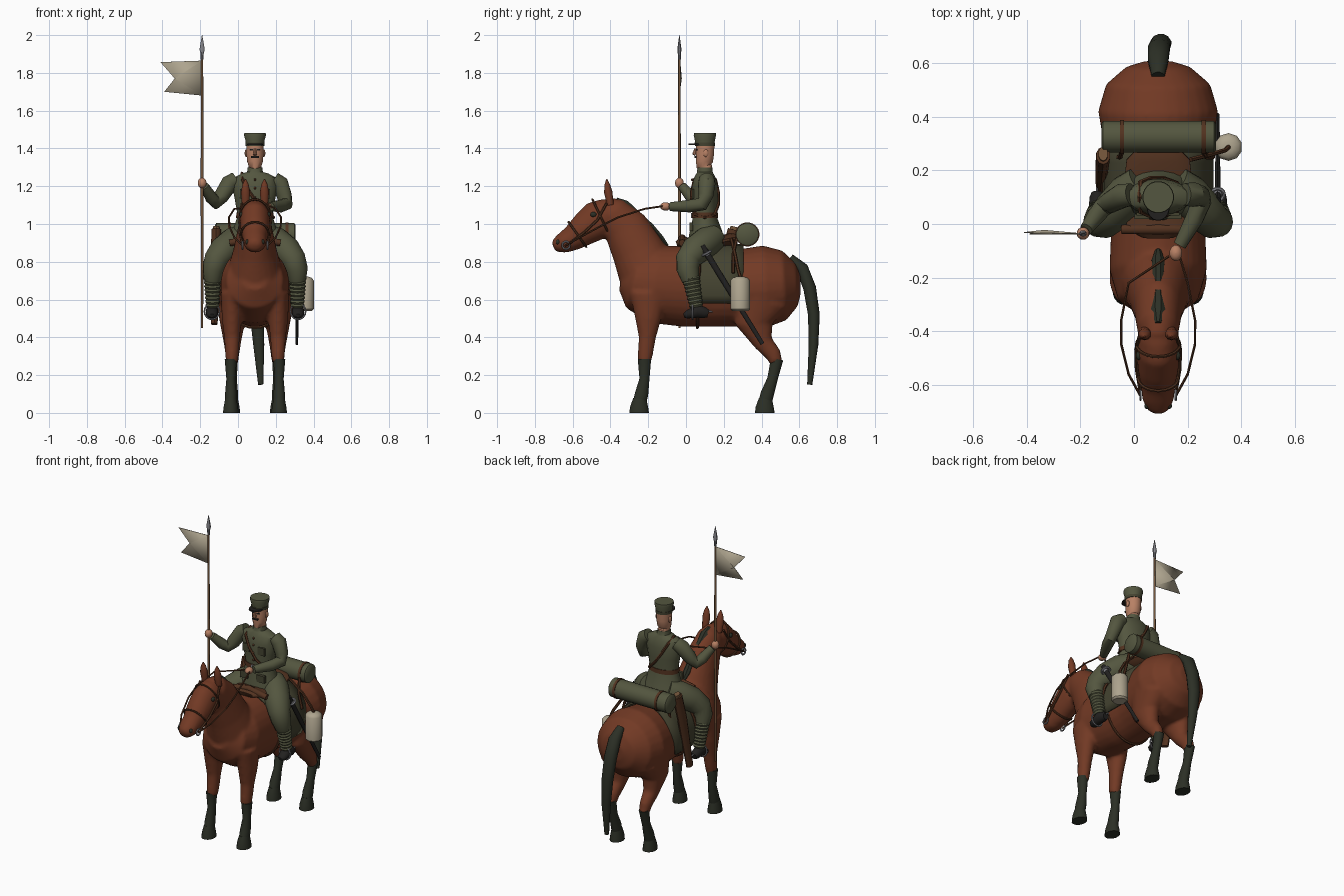
import bpy, bmesh, math
from mathutils import Vector as V

CX = 0.09          # the horse's centre line; all coordinates below are relative to it


def mat(name, r, g, b):
    m = bpy.data.materials.new(name)
    m.diffuse_color = (r, g, b, 1)
    return m


COAT = mat("chestnut coat", .17, .042, .018)
BLACK = mat("dark hair and hoof", .025, .029, .019)
CLOTH = mat("olive cloth", .088, .093, .05)
PAD = mat("dark olive cloth", .058, .056, .03)
LEATHER = mat("brown leather", .085, .032, .014)
SKIN = mat("skin", .48, .22, .13)
CANVAS = mat("pale canvas", .42, .37, .27)
WOOD = mat("lance wood", .17, .09, .042)
STEEL = mat("steel", .24, .24, .26)
BOOT = mat("black boot", .016, .015, .014)


def loft(secs, n=16, closed=False):
    """Elliptical sections (x, y, z, half width, half depth) swept along a path."""
    secs = [tuple(s) + (s[3],) * (5 - len(s)) for s in secs]
    P = [V(s[:3]) for s in secs]
    m, verts, side = len(P), [], None
    for i, s in enumerate(secs):
        if closed:
            t = P[(i + 1) % m] - P[i - 1]
        else:
            t = P[min(i + 1, m - 1)] - P[max(i - 1, 0)]
        t.normalize()
        if side is None:
            side = V((1, 0, 0)) if abs(t.x) < .9 else V((0, 1, 0))
        side = (side - t * side.dot(t)).normalized()
        up = t.cross(side)
        for k in range(n):
            w = 2 * math.pi * (k + .5) / n
            verts.append(P[i] + side * (s[3] * math.cos(w)) + up * (s[4] * math.sin(w)))
    faces = [(i * n + k, i * n + (k + 1) % n, (i + 1) % m * n + (k + 1) % n, (i + 1) % m * n + k)
             for i in range(m if closed else m - 1) for k in range(n)]
    if not closed:
        faces += [tuple(range(n)), tuple(range((m - 1) * n, m * n))]
    return verts, faces


def ball(c, rx, ry=None, rz=None, n=12):
    ry, rz = ry or rx, rz or rx
    angs = [math.pi * (i / 8 - .5) for i in range(9)]
    return loft([(c[0], c[1], c[2] + rz * math.sin(a), rx * math.cos(a) + 1e-4,
                  ry * math.cos(a) + 1e-4) for a in angs], n)


def box(c, sx, sy, sz):
    v = [V((c[0] + i * sx / 2, c[1] + j * sy / 2, c[2] + k * sz / 2))
         for i in (-1, 1) for j in (-1, 1) for k in (-1, 1)]
    return v, [(0, 1, 3, 2), (4, 6, 7, 5), (0, 4, 5, 1), (2, 3, 7, 6), (0, 2, 6, 4), (1, 5, 7, 3)]


def tube(pts, r, n=6, closed=False):
    return loft([tuple(p) + (r,) for p in pts], n, closed)


def ring(c, u, v, r, n=24):
    """Closed hoop around c spanned by the half axes u and v."""
    c, u, v = V(c), V(u), V(v)
    return tube([c + u * math.cos(2 * math.pi * i / n) + v * math.sin(2 * math.pi * i / n)
                 for i in range(n)], r, 6, True)


def make(name, m, *parts, angle=40):
    bm = bmesh.new()
    for verts, faces in parts:
        bv = [bm.verts.new((p[0] + CX, p[1], p[2])) for p in verts]
        for f in faces:
            bm.faces.new([bv[i] for i in f])
    bmesh.ops.recalc_face_normals(bm, faces=bm.faces)
    me = bpy.data.meshes.new(name)
    bm.to_mesh(me)
    bm.free()
    me.materials.append(m)
    for p in me.polygons:
        p.use_smooth = True
    me.set_sharp_from_angle(angle=math.radians(angle))
    ob = bpy.data.objects.new(name, me)
    bpy.context.collection.objects.link(ob)
    return ob


def mid(rows):      # sections on the centre line
    return [(0,) + r for r in rows]


def at(x, rows):    # sections at a fixed x
    return [(x,) + r for r in rows]


SIDES = (-1, 1)

# --- Horse: trunk, neck, head and upper legs fused into one smooth skin
trunk = loft(mid([(-.33, .72, .07, .07), (-.28, .70, .15, .15), (-.17, .68, .182, .205),
                  (0, .67, .175, .215), (.15, .655, .175, .2), (.28, .66, .2, .205),
                  (.42, .67, .224, .217), (.52, .675, .195, .185), (.585, .68, .12, .115),
                  (.607, .68, .05, .05)]), 28)
neck = loft(mid([(-.2, .74, .15, .16), (-.255, .86, .115, .14), (-.32, .98, .09, .12),
                 (-.39, 1.06, .078, .09), (-.44, 1.09, .05, .06)]), 24)
head = loft(mid([(-.38, 1.06, .06, .07), (-.41, 1.05, .076, .09), (-.47, 1.02, .08, .105),
                 (-.54, .97, .076, .087), (-.60, .925, .064, .068), (-.65, .9, .06, .056),
                 (-.69, .885, .042, .038), (-.703, .88, .02, .02)]), 24)
skin = [trunk, neck, head]
for s in SIDES:
    skin.append(loft(at(.122 * s, [(-.2, .64, .06, .1), (-.2, .5, .054, .07), (-.205, .4, .042, .046),
                                   (-.215, .31, .036, .04), (-.22, .265, .032, .034)])))
    skin.append(loft(at(.12 * s, [(.4, .6, .09, .15), (.36, .47, .065, .1), (.41, .37, .046, .052),
                                  (.462, .31, .037, .043), (.478, .265, .031, .034)])))
body = make("horse_body", COAT, *skin)
rm = body.modifiers.new("fuse", 'REMESH')
rm.mode, rm.voxel_size, rm.use_smooth_shade = 'VOXEL', .011, True
sm = body.modifiers.new("soften", 'SMOOTH')
sm.factor, sm.iterations = .5, 5

# --- Horse details
for s in SIDES:
    tag = "right" if s < 0 else "left"
    for part, x, rows, hoof in (
            ("front", .128, [(-.22, .285, .033, .036), (-.22, .18, .024, .027), (-.235, .1, .031, .036),
                             (-.245, .06, .03, .036)], -.248),
            ("hind", .12, [(.482, .285, .03, .034), (.458, .18, .024, .028), (.43, .1, .031, .036),
                           (.42, .06, .03, .036)], .417)):
        make(f"{part}_shank_{tag}", BLACK, loft(at(x * s, rows)))
        make(f"{part}_hoof_{tag}", BLACK, loft(at(x * s, [(hoof, 0, .042, .053), (hoof, .03, .039, .049),
                                                          (hoof + .004, .075, .03, .036)])))
    make(f"horse_ear_{tag}", COAT, loft([(.05 * s, -.40, 1.10, .02, .018), (.05 * s, -.412, 1.17, .025, .022),
                                         (.05 * s, -.417, 1.21, .017, .014), (.05 * s, -.42, 1.237, .003)], 10))
    make(f"horse_eye_{tag}", BLACK, ball((.071 * s, -.49, 1.05), .012, .017, .014))
    make(f"nostril_{tag}", BLACK, ball((.04 * s, -.678, .905), .012, .012, .014))
make("mane", BLACK, loft(mid([(-.37, 1.13, .012, .012), (-.325, 1.1, .03, .03), (-.25, 1.04, .022, .022),
                              (-.19, .985, .022, .022), (-.14, .92, .026, .026), (-.1, .88, .012, .012)]), 8))
make("tail", BLACK, loft([(0, .55, .82, .025, .025), (0, .615, .765, .04, .034), (.003, .655, .66, .042, .035),
                          (.01, .677, .52, .038, .032), (.02, .675, .36, .03, .026), (.03, .655, .15, .014, .014)], 12))

# --- Bridle and reins
for s in SIDES:
    tag = "right" if s < 0 else "left"
    make(f"cheek_strap_{tag}", LEATHER, tube([(.07 * s, -.42, 1.11), (.083 * s, -.47, 1.02),
                                              (.081 * s, -.54, .955), (.067 * s, -.62, .895)], .007))
    make(f"bit_ring_{tag}", STEEL, ring((.066 * s, -.635, .887), (0, .02, 0), (0, 0, .02), .005, 14))
    make(f"rein_{tag}", LEATHER, tube([(.066 * s, -.64, .885), (.11 * s, -.56, .93), (.137 * s, -.45, .99),
                                       (.138 * s, -.36, 1.035), (.11 * s, -.22, 1.08),
                                       (.06 + .02 * s, -.12, 1.095)], .005))
make("noseband", LEATHER, ring((0, -.575, .945), (.074, 0, 0), (0, -.047, .066), .006))
make("browband", LEATHER, ring((0, -.45, 1.035), (.081, 0, 0), (0, -.045, .095), .006))

# --- Saddle cloth wrapped over the barrel, saddle, girth
verts, N = [], 20
for i in range(N + 1):
    t = -1.9 + 3.8 * i / N
    half = .155 - .07 * max(0, abs(t) - 1.2)
    for j in range(5):
        verts.append(V((.207 * math.sin(t), .15 + half * (j / 2 - 1), .655 + .238 * math.cos(t))))
quads = [(i * 5 + j, i * 5 + j + 1, i * 5 + j + 6, i * 5 + j + 5) for i in range(N) for j in range(4)]
cloth = make("saddle_cloth", PAD, (verts, quads))
cloth.modifiers.new("thickness", 'SOLIDIFY').thickness = .012
make("saddle", LEATHER, loft(mid([(-.05, .895, .06, .015), (-.02, .905, .12, .03), (.05, .9, .12, .022),
                                  (.15, .9, .13, .025), (.24, .92, .12, .035), (.28, .93, .08, .015)])))
make("pommel_roll", LEATHER, loft([(-.135, -.02, .9, .018), (0, -.02, .925, .02), (.135, -.02, .9, .018)], 10))
make("girth", LEATHER, ring((0, .06, .663), (.178, 0, 0), (0, 0, .212), .008, 32))

# --- Bedroll behind the saddle
make("bedroll", CLOTH, loft([(-.212, .325, .945, .05), (-.205, .325, .945, .06), (.208, .325, .945, .06),
                             (.215, .325, .945, .05)], 20))
for x in (-.135, .17):
    make("bedroll_strap", LEATHER, loft([(x - .008, .325, .945, .064), (x + .008, .325, .945, .064)], 20))
    make("bedroll_tie", LEATHER, tube([(x, .27, .93), (x * 1.05, .25, .84), (x * 1.2, .25, .74)], .009))

# --- Gear: rifle scabbard, canteen, sabre
make("rifle_scabbard", LEATHER, loft([(-.205, .255, .97, .027, .034), (-.21, .21, .80, .025, .036),
                                      (-.215, .14, .47, .018, .026)], 10))
make("rifle_butt", WOOD, loft([(-.205, .262, .985, .018, .027), (-.205, .25, .93, .018, .027)], 10))
make("canteen", CANVAS, loft([(.262, .287, z, r) for z, r in
                              ((.54, .042), (.55, .052), (.70, .052), (.715, .04), (.722, .02))], 10))
make("canteen_strap", LEATHER, tube([(.262, .287, .72), (.25, .275, .76), (.2, .26, .84), (.12, .24, .92)], .009))
make("sabre_scabbard", BOOT, loft([(.222, .085, .885, .012, .016), (.222, .14, .795, .011, .016),
                                   (.222, .405, .365, .007, .011)], 10))
make("sabre_guard", STEEL, ring((.222, .11, .845), (.024, 0, 0), (0, .022, .012), .007, 14),
     ball((.222, .112, .842), .016))

# --- Rider's coat, belt and shoulder strap
make("tunic", CLOTH, loft(mid([(.11, .88, .14, .1), (.105, .95, .125, .09), (.1, 1.03, .097, .066),
                               (.1, 1.06, .096, .065), (.1, 1.13, .108, .07), (.1, 1.2, .122, .068),
                               (.1, 1.245, .115, .058), (.1, 1.268, .07, .045), (.1, 1.275, .042, .042),
                               (.1, 1.3, .04, .04)]), 20))
make("belt", LEATHER, loft(mid([(.1, 1.032, .101, .07), (.1, 1.06, .1, .069)]), 20))
make("buckle", STEEL, box((0, .03, 1.046), .03, .008, .026))
make("shoulder_strap", LEATHER, tube([(-.07, .1, 1.268), (-.066, .045, 1.235), (-.03, .03, 1.17), (.02, .03, 1.1),
                                      (.07, .05, 1.05), (.098, .1, 1.035), (.07, .152, 1.05), (.02, .17, 1.1),
                                      (-.03, .17, 1.17), (-.066, .156, 1.235)], .009, 6, True))
for s in SIDES:
    make("chest_pocket", PAD, box((.055 * s, .037, 1.16), .05, .012, .05))
    make("skirt_pocket", PAD, box((.06 * s, .028, .985), .055, .02, .045))
for z in (1.09, 1.14, 1.19, 1.235):
    make("button", LEATHER, ball((0, .033, z), .007, n=8))

# --- Rider's arms and hands
arms = {"right": [(-.1, .11, 1.235, .042), (-.135, .105, 1.215, .046), (-.18, .08, 1.145, .04),
                  (-.208, .06, 1.115, .036), (-.232, .03, 1.14, .033), (-.268, -.02, 1.2, .024)],
        "left": [(.1, .11, 1.235, .042), (.132, .11, 1.215, .046), (.155, .105, 1.15, .04),
                 (.162, .085, 1.105, .037), (.135, .02, 1.095, .034), (.08, -.08, 1.092, .024)]}
for tag, secs in arms.items():
    make(f"sleeve_{tag}", CLOTH, loft(secs, 14))
make("hand_right", SKIN, ball((-.28, -.035, 1.217), .024, .024, .028))
make("hand_left", SKIN, ball((.066, -.108, 1.093), .024, .03, .022))

# --- Rider's legs, puttees, boots, stirrups
for s in SIDES:
    tag = "right" if s < 0 else "left"
    make(f"breeches_{tag}", CLOTH, loft([(x * s, y, z, r) for x, y, z, r in (
        (.06, .15, .93, .07), (.11, .11, .905, .08), (.165, .05, .86, .078), (.205, .01, .81, .066),
        (.22, .01, .76, .06), (.224, .025, .7, .046))]))
    wraps = [(.225 * s, .025 + .03 * i / 16, .72 - .16 * i / 16, .046 - .012 * i / 16 + (.003 if i % 2 else -.003))
             for i in range(17)]
    make(f"puttee_{tag}", CLOTH, loft(wraps, 14), angle=20)
    make(f"boot_{tag}", BOOT, loft(at(.228 * s, [(.118, .525, .02, .02), (.1, .53, .028, .03), (.06, .54, .032, .037),
                                                 (.03, .528, .033, .028), (.0, .518, .028, .02),
                                                 (-.012, .515, .012, .01)]), 12))
    make(f"stirrup_{tag}", STEEL, ring((.228 * s, .035, .537), (.04, 0, 0), (0, 0, .042), .005, 16))
    make(f"spur_{tag}", STEEL, tube([(.228 * s, .11, .54), (.228 * s, .14, .535)], .005))
    make(f"stirrup_leather_{tag}", LEATHER, tube([(.13 * s, .07, .88), (.2 * s, .07, .75), (.222 * s, .045, .58)], .009))

# --- Rider's head and cap
make("face", SKIN, loft(mid([(.105, 1.27, .032, .034), (.105, 1.3, .034, .036), (.095, 1.305, .033, .04),
                             (.097, 1.33, .042, .046), (.1, 1.37, .046, .049), (.102, 1.43, .047, .05)]), 16))
make("nose", SKIN, loft([(0, .05, 1.4, .006, .006), (0, .044, 1.37, .011, .012), (0, .05, 1.365, .008, .006)], 8))
make("moustache", BOOT, box((0, .05, 1.355), .04, .012, .009))
for s in SIDES:
    make("rider_ear", SKIN, ball((.047 * s, .105, 1.375), .008, .014, .02))
    make("rider_eye", BOOT, box((.018 * s, .056, 1.393), .015, .008, .008))
make("cap", CLOTH, loft(mid([(.1, 1.415, .049, .052), (.1, 1.44, .05, .053), (.1, 1.47, .059, .06),
                             (.1, 1.483, .057, .058)]), 20))
make("cap_band", PAD, loft(mid([(.1, 1.414, .051, .054), (.1, 1.432, .052, .055)]), 20))
make("cap_visor", BOOT, loft(mid([(.062, 1.417, .043, .05), (.062, 1.425, .041, .048)]), 20))

# --- Lance with swallow-tailed pennant
make("lance", WOOD, loft([(-.28, -.035, .45, .006), (-.28, -.035, 1.2, .008), (-.28, -.035, 1.9, .006)], 10))
make("lance_head", STEEL, loft([(-.28, -.035, 1.87, .008), (-.28, -.035, 1.9, .009), (-.28, -.035, 1.925, .015, .012),
                                (-.28, -.035, 2.0, .001)], 8))
flag = make("pennant", CANVAS, ([V(p) for p in ((-.28, -.035, 1.865), (-.28, -.035, 1.68), (-.5, -.03, 1.857),
                                                (-.425, -.022, 1.77), (-.48, -.035, 1.7))],
                                [(0, 2, 3), (0, 3, 1), (1, 3, 4)]), angle=5)
flag.modifiers.new("thickness", 'SOLIDIFY').thickness = .004
